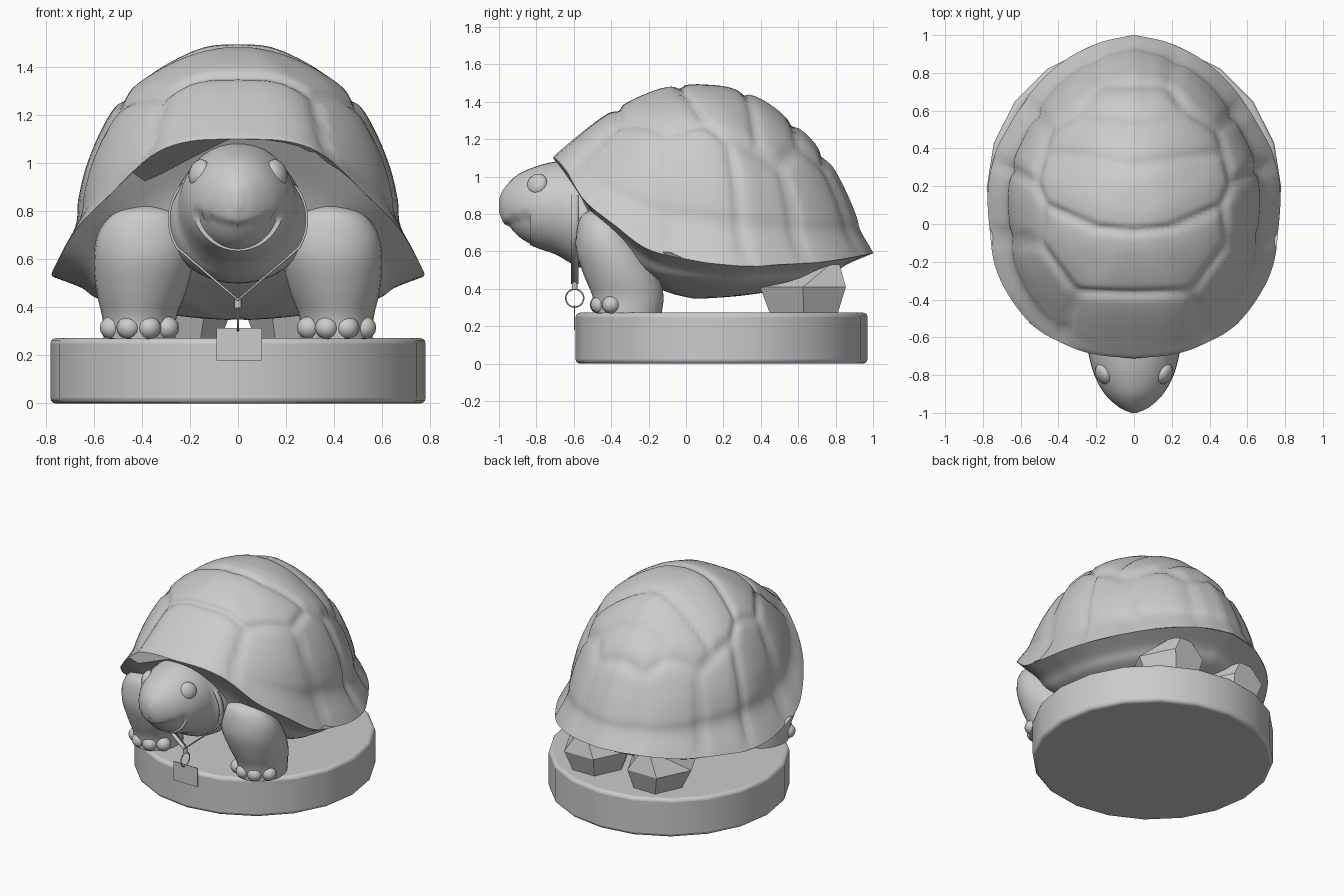
import bpy, bmesh, math
from mathutils import Vector

cube = bpy.data.objects.get("Cube")
if cube:
    bpy.data.objects.remove(cube, do_unlink=True)

grey = bpy.data.materials.new("stone_grey")
grey.use_nodes = True
COLOR = (0.6, 0.6, 0.6, 1)
grey.diffuse_color = COLOR
grey.node_tree.nodes["Principled BSDF"].inputs["Base Color"].default_value = COLOR


def finish(obj, name, angle=40):
    obj.name = name
    obj.data.materials.clear()
    obj.data.materials.append(grey)
    bpy.ops.object.select_all(action='DESELECT')
    obj.select_set(True)
    bpy.context.view_layer.objects.active = obj
    if angle:
        bpy.ops.object.shade_smooth_by_angle(angle=math.radians(angle))
    return obj


def build(name, verts, faces, angle=40):
    mesh = bpy.data.meshes.new(name)
    mesh.from_pydata(verts, [], faces)
    bm = bmesh.new()
    bm.from_mesh(mesh)
    bmesh.ops.recalc_face_normals(bm, faces=bm.faces)
    bm.to_mesh(mesh)
    bm.free()
    obj = bpy.data.objects.new(name, mesh)
    bpy.context.collection.objects.link(obj)
    return finish(obj, name, angle)


def skin(name, rings, angle=40):
    """Join closed rings of equal length and cap both ends."""
    n = len(rings[0])
    faces = [(r * n + i, r * n + (i + 1) % n, (r + 1) * n + (i + 1) % n, (r + 1) * n + i)
             for r in range(len(rings) - 1) for i in range(n)]
    last = (len(rings) - 1) * n
    faces += [tuple(range(n))[::-1], tuple(range(last, last + n))]
    return build(name, [p for ring in rings for p in ring], faces, angle)


def spline(points, t):
    """Smooth curve through tuples, t from 0 to 1."""
    pts = [Vector(p) for p in points]
    s = min(max(t, 0), 1) * (len(pts) - 1)
    i = min(int(s), len(pts) - 2)
    f = s - i
    b, c = pts[i], pts[i + 1]
    a = pts[i - 1] if i else b * 2 - c
    d = pts[i + 2] if i + 2 < len(pts) else c * 2 - b
    return (b * 2 + (c - a) * f + (a * 2 - b * 5 + c * 4 - d) * f * f
            + (b * 3 - a - c * 3 + d) * f ** 3) / 2


def ball(name, loc, size, seg=16):
    bpy.ops.mesh.primitive_uv_sphere_add(segments=seg, ring_count=seg // 2, location=loc)
    obj = bpy.context.object
    obj.scale = size
    return finish(obj, name)


# Shell: half of the rim, front to back, then height profiles (radius, height)
RIM = [(0, -.71, 1.10), (.2, -.69, 1.09), (.36, -.64, 1.03), (.53, -.54, .87), (.66, -.38, .74),
       (.74, -.2, .61), (.77, .05, .55), (.77, .2, .53), (.74, .36, .52), (.67, .5, .53),
       (.55, .69, .54), (.4, .84, .56), (.21, .95, .58), (0, 1.0, .59)]
FRONT = [(1, 0), (.94, .1), (.86, .23), (.74, .42), (.6, .62), (.49, .74), (.3, .9), (.15, .98), (0, 1)]
SIDE = [(1, 0), (.87, .2), (.85, .33), (.8, .49), (.69, .69), (.58, .8), (.39, .91), (.18, .985), (0, 1)]
BACK = [(1, 0), (.925, .13), (.9, .22), (.84, .37), (.745, .555), (.585, .74), (.37, .91), (.19, .98), (0, 1)]
UNDER = [(1, 0), (.85, .25), (.75, .52), (.5, .78), (.25, .93), (0, 1)]
TOP = Vector((0, .05, 1.49))
# Plate seams in plan, mirrored across x
SEAMS = [[(0, -.37), (.31, -.36), (.5, -.1), (.47, .1), (.52, .22), (.45, .5), (.27, .61), (.18, .74), (0, .74)],
         [(0, -.04), (.2, -.02), (.47, .1)], [(0, .31), (.25, .35), (.48, .38)],
         [(0, .57), (.27, .6)], [(.31, -.36), (.38, -.64)], [(.5, -.1), (.77, -.06)],
         [(.52, .22), (.76, .34)], [(.45, .5), (.62, .68)], [(.18, .74), (.24, .96)]]


def seam_distance(x, y):
    p, best = Vector((abs(x), y)), 9
    for line in SEAMS:
        for a, b in zip(line, line[1:]):
            a, b = Vector(a), Vector(b)
            f = min(max((p - a).dot(b - a) / (b - a).length_squared, 0), 1)
            best = min(best, (p - a.lerp(b, f)).length)
    return best


def rim_loop(half):
    pts = [spline(RIM, i / half) for i in range(half + 1)]
    return pts + [Vector((-p.x, p.y, p.z)) for p in pts[-2:0:-1]]


loop = rim_loop(64)
rings = []
for k in range(48):
    ring = []
    for p in loop:
        w = Vector((p.x, p.y - TOP.y)).normalized().y
        mid, end = spline(SIDE, k / 48), spline(BACK if w > 0 else FRONT, k / 48)
        r, h = mid.lerp(end, w * w)
        v = Vector((p.x * r, TOP.y + (p.y - TOP.y) * r, p.z + (TOP.z - p.z) * h))
        # Seams sink inward, plates swell slightly
        d = seam_distance(v.x, v.y)
        dent = .018 * math.exp(-(d / .022) ** 2) - .006 * min(d / .1, 1)
        v -= (v - Vector((0, .15, .7))).normalized() * dent * min(1, k / 3 + .3)
        ring.append(v)
    rings.append(ring)
skin("shell", rings, 60)

# Underside, closing the rim down to the belly
BELLY = .345
under = []
for k in range(20):
    r, h = spline(UNDER, k / 20)
    under.append([Vector((p.x * r, TOP.y + (p.y - TOP.y) * r, p.z + (BELLY - p.z) * h)) for p in loop])
skin("underside", under, 30)

# Head and neck: y, bottom, top, half width
HEAD = [(-1.0, .81, .88, .015), (-.97, .745, .94, .08), (-.9, .67, 1.01, .155), (-.8, .62, 1.055, .21),
        (-.7, .585, 1.08, .238), (-.63, .545, 1.08, .25), (-.57, .515, 1.04, .28),
        (-.48, .5, .98, .29), (-.3, .5, .92, .26)]
rings = []
for k in range(49):
    y, low, high, rx = spline(HEAD, k / 48)
    ring = []
    for i in range(40):
        a = math.tau * i / 40
        v = Vector((rx * math.cos(a), y, (low + high) / 2 + (high - low) / 2 * math.sin(a)))
        # Lower jaw sits back under the beak
        if v.y < -.84 and v.z < .745 + abs(v.x) * .25:
            v.x *= .93
            v.y += .018
        ring.append(v)
    rings.append(ring)
skin("head_and_neck", rings, 50)

# Front leg: z, centre x, centre y, half width, half depth
LEG = [(.27, .41, -.31, .15, .18), (.36, .41, -.31, .155, .19), (.47, .402, -.345, .188, .2),
       (.6, .392, -.4, .208, .187), (.71, .386, -.435, .195, .15), (.79, .382, -.46, .135, .1),
       (.825, .38, -.47, .03, .03)]
# Hind leg: blocky low wedge
HIND = [(.27, .24, .63, .17, .21), (.41, .25, .625, .23, .265), (.53, .25, .77, .09, .06)]


def oval(z, cx, cy, rx, ry, side, count):
    return [Vector((side * (cx + rx * math.cos(math.tau * i / count)),
                    cy + ry * math.sin(math.tau * i / count), z)) for i in range(count)]


for side, label in ((1, "left"), (-1, "right")):
    skin(label + "_front_leg", [oval(*spline_row, side, 28) for spline_row in
                                (spline(LEG, k / 24) for k in range(25))], 50)
    skin(label + "_hind_leg", [oval(*row, side, 6) for row in HIND], 25)
    for i, (x, y) in enumerate(((.295, -.42), (.37, -.465), (.455, -.46), (.525, -.4))):
        ball(f"{label}_toe_{i + 1}", (side * x, y, .315), (.05, .05, .048))
    eye = ball(label + "_eye", (side * .163, -.795, .96), (.035, .058, .058))
    eye.rotation_euler = (0, side * -.35, side * -.5)

# Round plinth with softened edges
bpy.ops.mesh.primitive_cylinder_add(vertices=20, radius=.78, depth=.272, location=(0, .19, .136))
base = finish(bpy.context.object, "plinth", 40)
bevel = base.modifiers.new("soft_edge", 'BEVEL')
bevel.width, bevel.segments = .022, 3

# Collar strap hanging to a point under the neck
path = [(.287 * math.cos(a), .765 + .25 * math.sin(a))
        for a in (math.radians(-28 + 236 * i / 32) for i in range(33))] + [(0, .43)]
n = len(path)
verts = [(x, y, z) for y in (-.615, -.575) for x, z in path]
collar = build("collar", verts, [(i, (i + 1) % n, n + (i + 1) % n, n + i) for i in range(n)])
solid = collar.modifiers.new("thickness", 'SOLIDIFY')
solid.thickness, solid.offset = .01, 0

# Clasp, ring and blank tag
bpy.ops.mesh.primitive_cylinder_add(vertices=12, radius=.014, depth=.045, location=(0, -.595, .418))
finish(bpy.context.object, "clasp")
bpy.ops.mesh.primitive_torus_add(major_radius=.048, minor_radius=.004, major_segments=24, minor_segments=6,
                                 location=(0, -.595, .35), rotation=(0, math.pi / 2, 0))
finish(bpy.context.object, "tag_ring")
bpy.ops.mesh.primitive_cube_add(size=1, location=(.005, -.597, .247))
tag = bpy.context.object
tag.scale = (.19, .005, .135)
finish(tag, "tag", 0)
